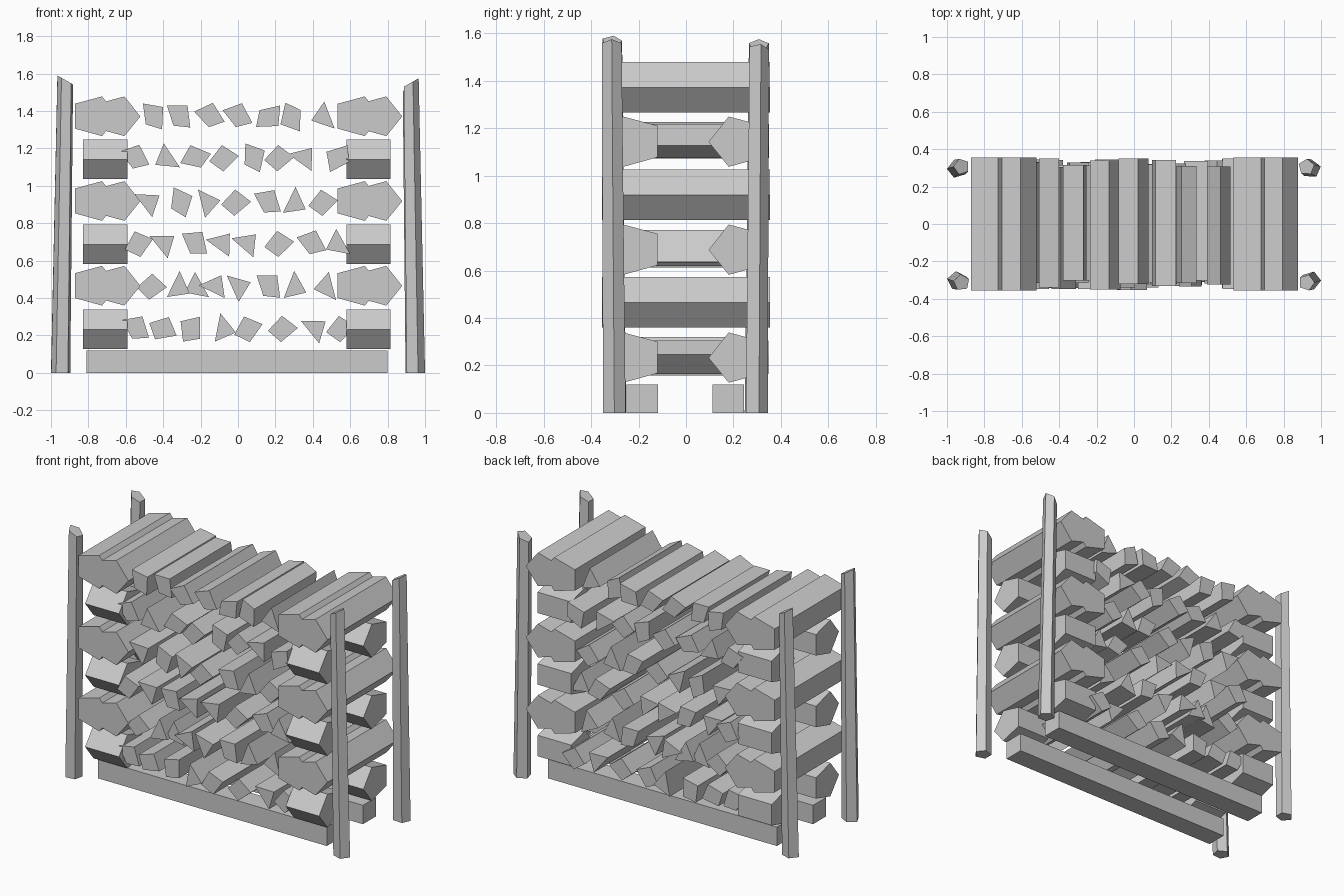
import bpy, bmesh, math, random

if "Cube" in bpy.data.objects:
    bpy.data.objects.remove(bpy.data.objects["Cube"])

random.seed(4)


def make_solid(name, lower, upper):
    """Flat-faced solid joining two matching rings of points."""
    bm = bmesh.new()
    a = [bm.verts.new(p) for p in lower]
    b = [bm.verts.new(p) for p in upper]
    n = len(a)
    bm.faces.new(a)
    bm.faces.new(b[::-1])
    for i in range(n):
        j = (i + 1) % n
        bm.faces.new((a[i], b[i], b[j], a[j]))
    bmesh.ops.recalc_face_normals(bm, faces=bm.faces)
    mesh = bpy.data.meshes.new(name)
    bm.to_mesh(mesh)
    bm.free()
    obj = bpy.data.objects.new(name, mesh)
    bpy.context.collection.objects.link(obj)
    return obj


def prism(name, profile, axis, start, end):
    """Extrude a (side, z) profile along x or y."""
    def ring(t):
        return [(t, u, z) if axis == "x" else (u, t, z) for u, z in profile]
    return make_solid(name, ring(start), ring(end))


# Ground runners
for label, y in (("front", -0.185), ("back", 0.178)):
    rect = [(y - 0.066, 0), (y + 0.066, 0), (y + 0.066, 0.12), (y - 0.066, 0.12)]
    prism(f"{label}_runner", rect, "x", -0.81, 0.80)


# Leaning corner posts: tapered pentagons with slanted tops
def post(name, sx, y0, y1, top, turn):
    low, high = [], []
    for i in range(5):
        a = turn + i * math.tau / 5
        c, s = math.cos(a), math.sin(a)
        low.append((sx * (0.946 + 0.054 * c), y0 + 0.05 * s, 0))
        high.append((sx * (0.922 + 0.044 * c), y1 + 0.044 * s, top + 0.025 * c))
    make_solid(name, low, high)


post("front_left_post", -1, -0.302, -0.313, 1.565, 0.2)
post("back_left_post", -1, 0.295, 0.307, 1.55, 0.0)
post("front_right_post", 1, -0.302, -0.313, 1.55, 0.0)
post("back_right_post", 1, 0.295, 0.305, 1.53, 0.25)

# Thick five-sided logs at the ends, in alternating directions
def big_profile(flat, z, direction):
    pts = [(0, -0.065), (0.145, -0.105), (0.23, 0), (0.145, 0.107), (0, 0.068)]
    return [(flat + direction * u, z + v) for u, v in pts]


for k, z in enumerate((0.232, 0.687, 1.142)):
    for side, x0, x1 in (("left", -0.83, -0.592), ("right", 0.58, 0.815)):
        for label, y in (("front", -0.12), ("back", 0.325)):
            prism(f"{side}_{label}_cross_log_{k}", big_profile(y, z, -1), "x", x0, x1)

for k, z in enumerate((0.465, 0.918, 1.371)):
    for i, x in enumerate((-0.872, -0.752, 0.533, 0.648)):
        prism(f"end_log_{k}_{i}", big_profile(x, z, 1), "y", -0.355, 0.355)

# Split firewood: three cross-sections, placed by (x, section, turn in degrees)
SECTIONS = {
    "block": [(-0.065, 0.06), (0.045, 0.06), (0.06, -0.058), (-0.03, -0.048)],
    "kite": [(-0.08, -0.01), (-0.005, 0.07), (0.08, 0.005), (-0.01, -0.07)],
    "wedge": [(-0.065, 0.055), (0.065, 0.03), (0.01, -0.08)],
}


def wood_row(row, z, logs):
    for i, (x, kind, turn) in enumerate(logs):
        c, s = math.cos(math.radians(turn)), math.sin(math.radians(turn))
        pts = [(x + c * u - s * v, z + s * u + c * v) for u, v in SECTIONS[kind]]
        prism(f"split_log_{row}_{i}", pts, "y",
              -random.uniform(0.3, 0.352), random.uniform(0.3, 0.352))


wood_row(1, 0.235, [
    (-0.545, "block", 10), (-0.40, "kite", -30), (-0.25, "kite", 50),
    (-0.08, "wedge", -40), (0.055, "kite", 15), (0.24, "kite", 0),
    (0.41, "wedge", 10), (0.55, "kite", 5)])
wood_row(2, 0.46, [
    (-0.46, "kite", -5), (-0.32, "wedge", -55), (-0.22, "wedge", 180),
    (-0.125, "wedge", 35), (0.0, "wedge", -5), (0.165, "block", 0),
    (0.30, "wedge", -50), (0.475, "wedge", 165)])
wood_row(3, 0.69, [
    (-0.53, "kite", 15), (-0.40, "wedge", 10), (-0.23, "block", 5),
    (-0.09, "wedge", 25), (0.045, "wedge", 20), (0.22, "kite", 5),
    (0.395, "block", 20), (0.535, "wedge", 180)])
wood_row(4, 0.91, [
    (-0.48, "wedge", 8), (-0.31, "block", -25), (-0.165, "wedge", -15),
    (-0.01, "kite", 0), (0.16, "block", 10), (0.30, "wedge", -55),
    (0.455, "kite", 5)])
wood_row(5, 1.148, [
    (-0.55, "block", 20), (-0.38, "wedge", 185), (-0.225, "block", 60),
    (-0.075, "kite", 5), (0.08, "block", -20), (0.22, "kite", 0),
    (0.35, "wedge", 25), (0.54, "block", 100)])
wood_row(6, 1.37, [
    (-0.455, "block", -10), (-0.315, "block", 0), (-0.15, "block", 25),
    (0.0, "block", 20), (0.16, "block", -95), (0.29, "block", 160),
    (0.46, "wedge", 172)])
